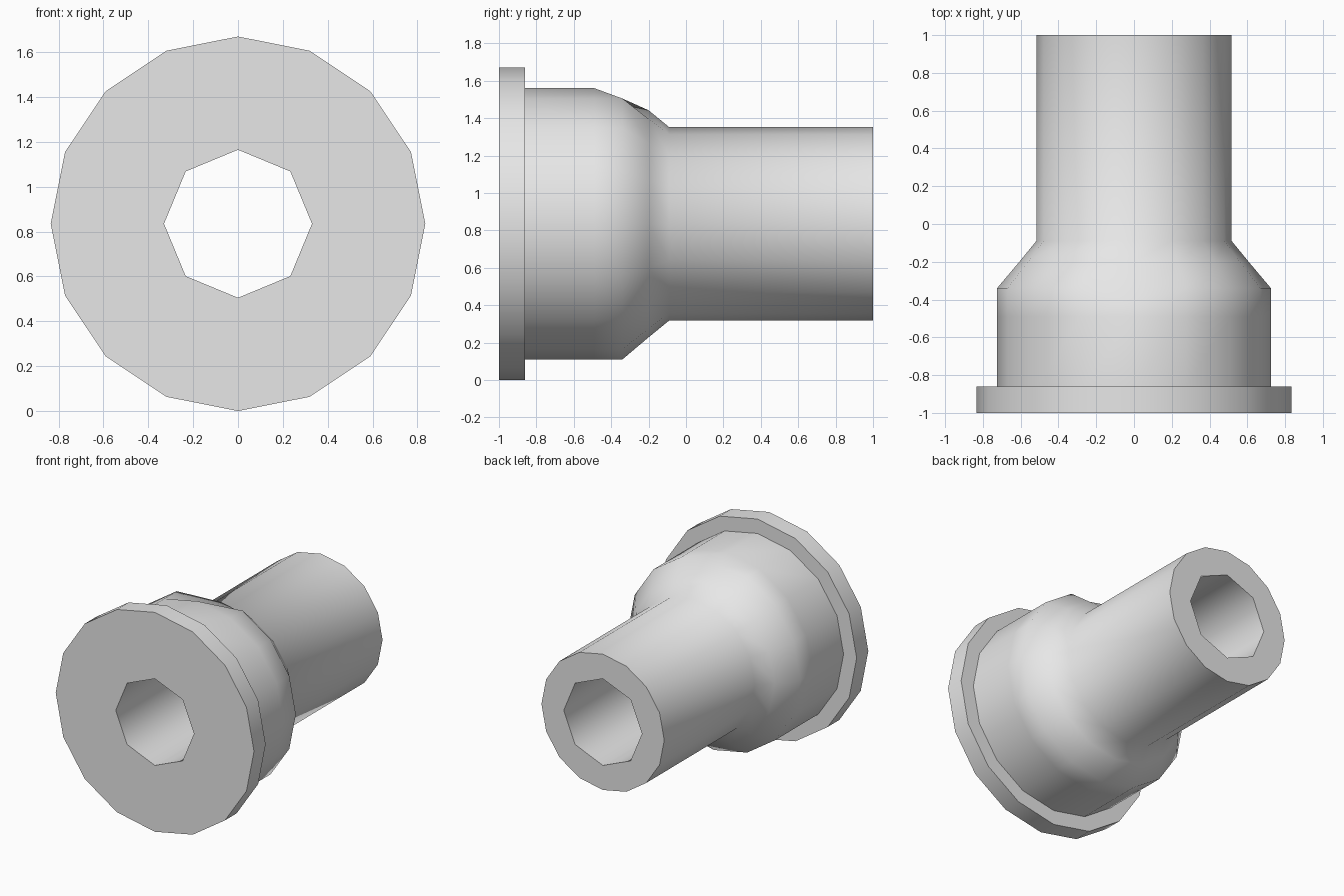
import bpy
import math

SIDES = 16
CENTRE_Z = 0.835

cube = bpy.data.objects.get("Cube")
if cube:
    bpy.data.objects.remove(cube, do_unlink=True)

grey = bpy.data.materials.new("plain_grey")
grey.use_nodes = True
colour = (0.8, 0.8, 0.8, 1)
grey.diffuse_color = colour
grey.node_tree.nodes["Principled BSDF"].inputs["Base Color"].default_value = colour


def ring(y, radius, octagon=False):
    """Circle of points around the y axis, starting at the top."""
    points = []
    for i in range(SIDES):
        a = math.tau * i / SIDES
        # Every second point of an octagon sits mid-edge
        r = radius * math.cos(math.pi / 8) if octagon and i % 2 else radius
        points.append((r * math.sin(a), y, CENTRE_Z + r * math.cos(a)))
    return points


# Closed lathe profile: bore, flange, body, shoulder and pipe
BORE = 0.33
outline = [(-1, 0.835), (-0.86, 0.835), (-0.86, 0.725), (-0.49, 0.725),
           (-0.34, 0.725), (-0.2, 0.607), (-0.09, 0.517), (1, 0.517)]
rings = [ring(-1, BORE, True)]
rings += [ring(y, r) for y, r in outline]
rings += [ring(1, BORE, True)]

# Shallow dent in the top of the shoulder
rings[5][0] = (0, -0.40, 1.485)

verts = [p for points in rings for p in points]
faces = []
for k in range(len(rings)):
    a, b = k * SIDES, (k + 1) % len(rings) * SIDES
    for i in range(SIDES):
        j = (i + 1) % SIDES
        faces.append((a + i, b + i, b + j, a + j))

mesh = bpy.data.meshes.new("flanged_pipe_fitting")
mesh.from_pydata(verts, [], faces)
mesh.materials.append(grey)
fitting = bpy.data.objects.new("flanged_pipe_fitting", mesh)
bpy.context.collection.objects.link(fitting)

# Consistent outward normals and smooth walls with sharp rims
bpy.ops.object.select_all(action="DESELECT")
fitting.select_set(True)
bpy.context.view_layer.objects.active = fitting
bpy.ops.object.mode_set(mode="EDIT")
bpy.ops.mesh.select_all(action="SELECT")
bpy.ops.mesh.normals_make_consistent(inside=False)
bpy.ops.object.mode_set(mode="OBJECT")
bpy.ops.object.shade_smooth_by_angle(angle=math.radians(50))
